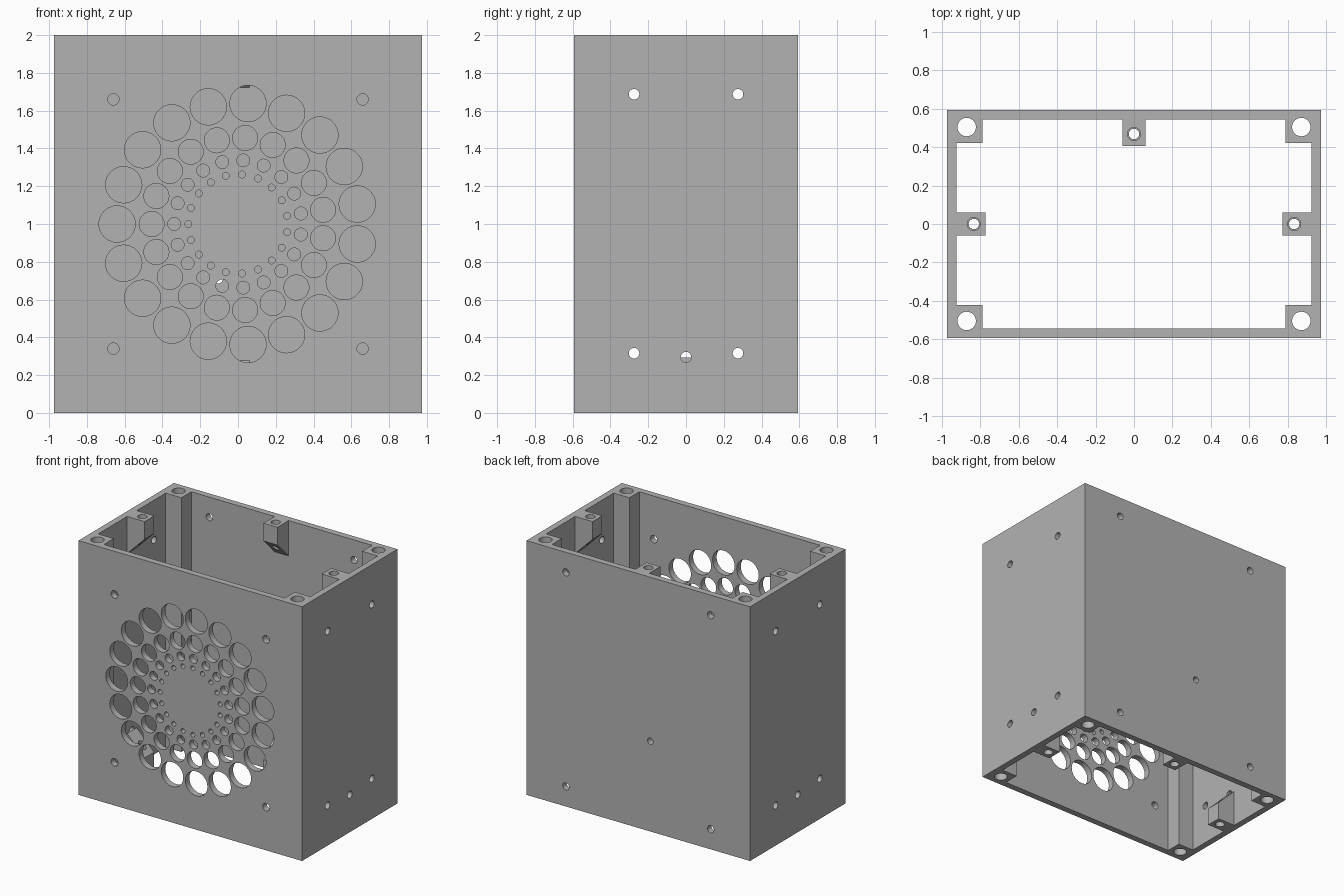
import bpy, bmesh, math
from mathutils import Matrix, Vector

if "Cube" in bpy.data.objects:
    bpy.data.objects.remove(bpy.data.objects["Cube"])

W, D, H, T = 0.973, 0.593, 2.0, 0.05      # half width, half depth, height, wall
PX, PY = 0.787, 0.42                      # inner edges of the corner posts

grey = bpy.data.materials.new("light grey plastic")
grey.diffuse_color = (0.45, 0.45, 0.45, 1)
grey.use_nodes = True
grey.node_tree.nodes["Principled BSDF"].inputs["Base Color"].default_value = grey.diffuse_color


def make(name, bm):
    bmesh.ops.recalc_face_normals(bm, faces=bm.faces)
    me = bpy.data.meshes.new(name)
    bm.to_mesh(me)
    bm.free()
    me.materials.append(grey)
    ob = bpy.data.objects.new(name, me)
    bpy.context.collection.objects.link(ob)
    return ob


def prism(name, points, direction):
    """Extrude a closed 3D outline along a direction."""
    bm = bmesh.new()
    face = bm.faces.new([bm.verts.new(p) for p in points])
    ext = bmesh.ops.extrude_face_region(bm, geom=[face])
    verts = [v for v in ext["geom"] if isinstance(v, bmesh.types.BMVert)]
    bmesh.ops.translate(bm, verts=verts, vec=direction)
    return make(name, bm)


def drill(bm, center, axis, r, length, seg=32):
    rot = Vector((0, 0, 1)).rotation_difference(Vector(axis)).to_matrix().to_4x4()
    bmesh.ops.create_cone(bm, cap_ends=True, segments=seg, radius1=r, radius2=r,
                          depth=length, matrix=Matrix.Translation(center) @ rot)


def cut(ob, cutter):
    cutter.hide_render = True
    mod = ob.modifiers.new("cut", 'BOOLEAN')
    mod.operation, mod.solver, mod.object = 'DIFFERENCE', 'EXACT', cutter
    bpy.context.view_layer.objects.active = ob
    bpy.ops.object.modifier_apply(modifier=mod.name)
    bpy.data.objects.remove(cutter)


def smooth(ob):
    bpy.ops.object.select_all(action='DESELECT')
    ob.select_set(True)
    bpy.context.view_layer.objects.active = ob
    bpy.ops.object.shade_smooth_by_angle(angle=math.radians(30))


# Case: solid block, hollowed by a cross-shaped cavity that leaves corner posts
case = prism("case", [(-W, -D, 0), (W, -D, 0), (W, D, 0), (-W, D, 0)], (0, 0, H))
ix, iy = W - T, D - T
quarter = [(ix, PY), (PX, PY), (PX, iy)]
outline = (quarter + [(-x, y) for x, y in reversed(quarter)]
           + [(-x, -y) for x, y in quarter] + [(x, -y) for x, y in reversed(quarter)])
cut(case, prism("cavity", [(x, y, -0.1) for x, y in outline], (0, 0, H + 0.2)))

bm = bmesh.new()
# Long screw holes through the corner posts
for sx in (-1, 1):
    for sy in (-1, 1):
        drill(bm, (sx * 0.87, sy * 0.504, H / 2), (0, 0, 1), 0.048, H + 0.2)
# Speaker grille: four rings of nineteen holes in the front wall
for ring, r in ((0.64, 0.096), (0.457, 0.066), (0.338, 0.034), (0.263, 0.018)):
    for k in range(19):
        a = math.pi + k * math.tau / 19
        drill(bm, (ring * math.cos(a), -D + T / 2, 1 + ring * math.sin(a)),
              (0, 1, 0), r, T * 2, 40 if r > 0.05 else 24)
# Screw holes in the front and back walls
for sx in (-1, 1):
    for sz in (-1, 1):
        drill(bm, (sx * 0.66, -D + T / 2, 1 + sz * 0.66), (0, 1, 0), 0.03, T * 2, 24)
        drill(bm, (sx * 0.63, D - T / 2, 1 + sz * 0.842), (0, 1, 0), 0.028, T * 2, 24)
drill(bm, (-0.105, D - T / 2, 0.71), (0, 1, 0), 0.025, T * 2, 24)
# Screw holes in both side walls
for sx in (-1, 1):
    for y, z in ((-0.275, 1.687), (0.275, 1.687), (-0.275, 0.316),
                 (0.275, 0.316), (0, 0.295)):
        drill(bm, (sx * (W - T / 2), y, z), (1, 0, 0), 0.028, T * 2, 24)
cut(case, make("case_holes", bm))
smooth(case)


def tab(name, base, inward, depth, hole, z, s):
    """Lid-screw tab with a 45 degree underside; s points along z into the case."""
    base, inward = Vector(base), Vector(inward)
    side = Vector((-inward.y, inward.x, 0)) * 0.06
    up = Vector((0, 0, s))
    start = base + Vector((0, 0, z)) - side
    tip = start + inward * depth
    ob = prism(name, [start, tip, tip + up * 0.14, start + up * (0.14 + depth)], side * 2)
    c = base + inward * hole + Vector((0, 0, z))
    for r, length in ((0.027, 1.0), (0.034, 0.16)):
        b = bmesh.new()
        drill(b, c, (0, 0, 1), r, length, 24)
        cut(ob, make("tab_hole", b))
    smooth(ob)


# Lid-screw tabs on both sides and the back, at both open ends
for end, z, s in (("top", H, -1), ("bottom", 0, 1)):
    tab("left_tab_" + end, (-ix, 0, 0), (1, 0, 0), 0.152, 0.09, z, s)
    tab("right_tab_" + end, (ix, 0, 0), (-1, 0, 0), 0.152, 0.09, z, s)
    tab("back_tab_" + end, (0, iy, 0), (0, -1, 0), 0.138, 0.075, z, s)
